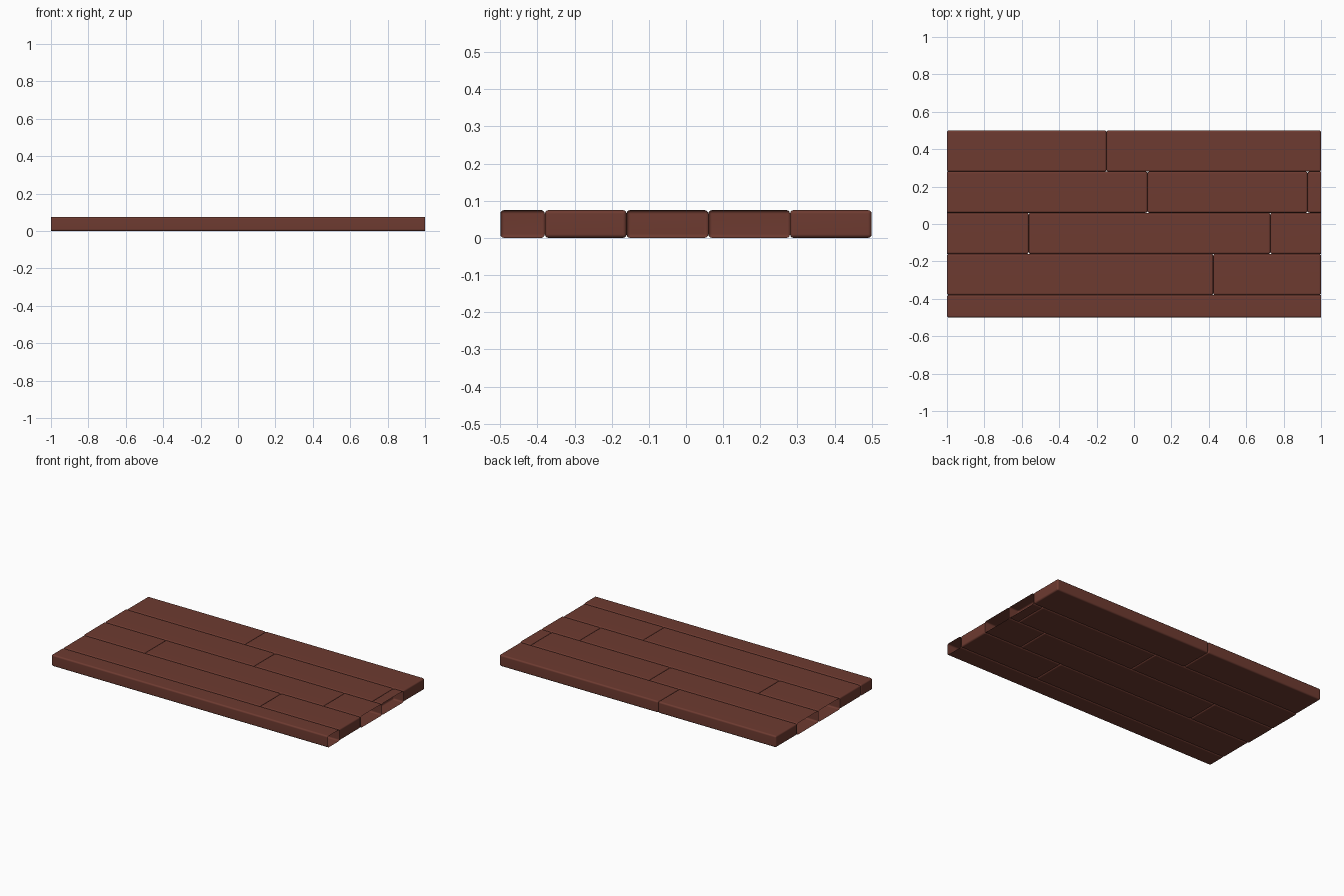
import bpy, bmesh
from mathutils import Matrix, Vector

if "Cube" in bpy.data.objects:
    bpy.data.objects.remove(bpy.data.objects["Cube"])

HEIGHT = 0.075
BEVEL = 0.01

mat = bpy.data.materials.new("reddish_wood")
mat.diffuse_color = (0.155, 0.043, 0.030, 1)
mat.use_nodes = True
mat.node_tree.nodes["Principled BSDF"].inputs["Base Color"].default_value = mat.diffuse_color


def plank(name, x0, x1, y0, y1, open_left=False, open_right=False):
    # Rounded box; open ends are run long and then sawn off, leaving a hollow end
    a = x0 - (0.1 if open_left else 0)
    b = x1 + (0.1 if open_right else 0)
    bm = bmesh.new()
    centre = Vector(((a + b) / 2, (y0 + y1) / 2, HEIGHT / 2))
    bmesh.ops.create_cube(bm, size=1, matrix=Matrix.Translation(centre)
                          @ Matrix.Diagonal((b - a, y1 - y0, HEIGHT, 1)))
    bmesh.ops.bevel(bm, geom=bm.edges[:], offset=BEVEL, segments=3,
                    profile=0.5, affect='EDGES')
    for cut, x, side in ((open_left, x0, -1), (open_right, x1, 1)):
        if cut:
            bmesh.ops.bisect_plane(bm, geom=bm.verts[:] + bm.edges[:] + bm.faces[:],
                                   plane_co=(x, 0, 0), plane_no=(side, 0, 0),
                                   clear_outer=True)
    me = bpy.data.meshes.new(name)
    bm.to_mesh(me)
    bm.free()
    me.materials.append(mat)
    for p in me.polygons:
        p.use_smooth = True
    ob = bpy.data.objects.new(name, me)
    bpy.context.collection.objects.link(ob)
    # Smooth rounded edges, flat broad faces
    wn = ob.modifiers.new("face_normals", 'WEIGHTED_NORMAL')
    wn.keep_sharp = True


# Rows front to back: y start, y end, seams along x, open left end, open right end
rows = [
    (-0.50, -0.38, [], False, True),
    (-0.38, -0.16, [0.424], False, False),
    (-0.16, 0.06, [-0.563, 0.729], True, True),
    (0.06, 0.28, [0.072, 0.928], True, True),
    (0.28, 0.50, [-0.147], False, False),
]
for r, (y0, y1, seams, left, right) in enumerate(rows, 1):
    xs = [-1] + seams + [1]
    for i in range(len(xs) - 1):
        plank(f"plank_row{r}_{i + 1}", xs[i], xs[i + 1], y0, y1,
              left and i == 0, right and i == len(xs) - 2)
